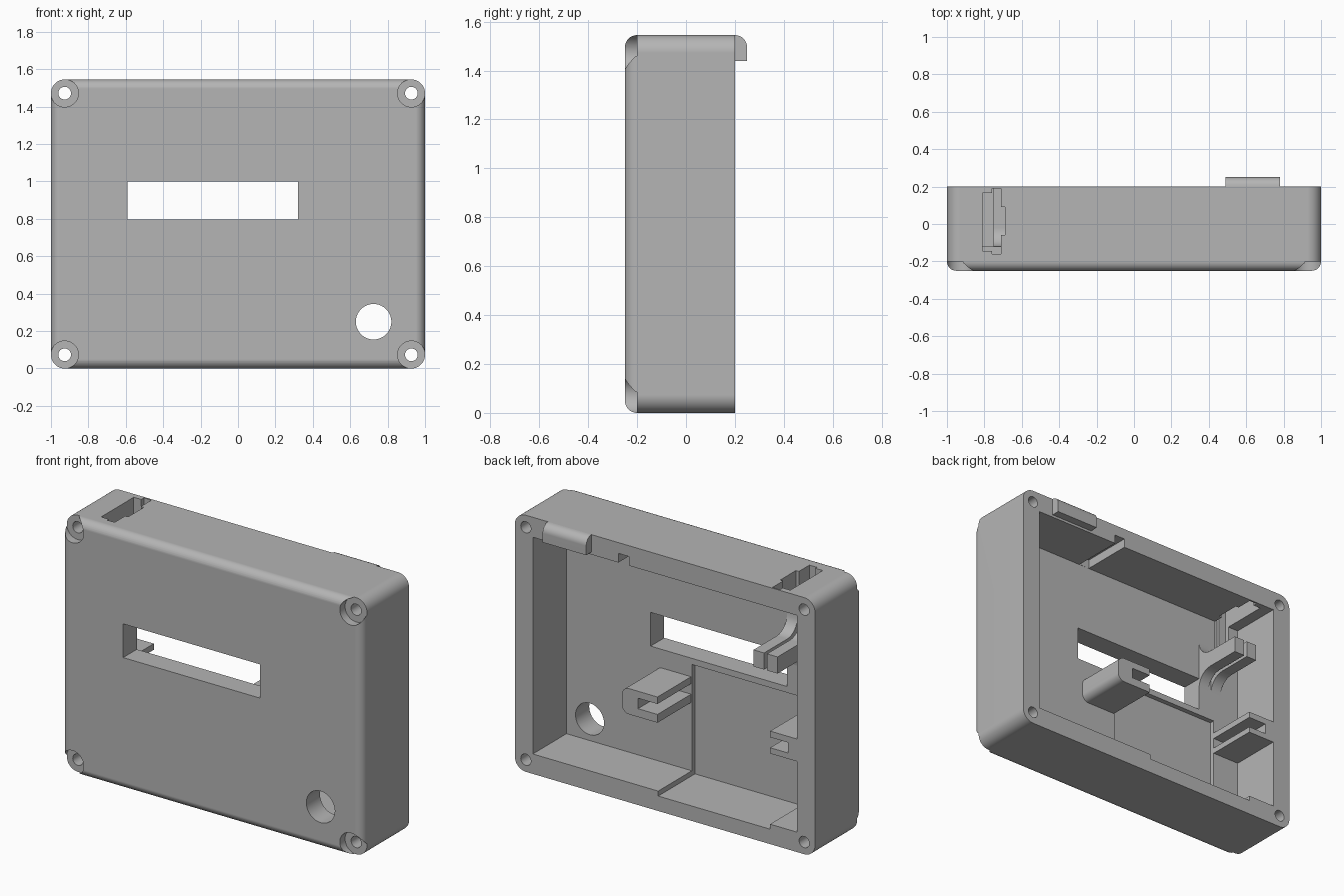
import bpy, bmesh, math
from mathutils import Vector

if "Cube" in bpy.data.objects:
    bpy.data.objects.remove(bpy.data.objects["Cube"], do_unlink=True)

grey = bpy.data.materials.new("plain grey")
grey.use_nodes = True
grey.diffuse_color = (0.46, 0.46, 0.46, 1)
grey.node_tree.nodes["Principled BSDF"].inputs["Base Color"].default_value = (0.46, 0.46, 0.46, 1)

H = 1.545          # height of the case
BACK = 0.2         # rim plane
FLOOR = -0.12      # inner face of the front panel
R = 0.073          # corner radius and screw inset


def finish(name, bm):
    bmesh.ops.recalc_face_normals(bm, faces=bm.faces)
    mesh = bpy.data.meshes.new(name)
    bm.to_mesh(mesh)
    bm.free()
    mesh.materials.append(grey)
    ob = bpy.data.objects.new(name, mesh)
    bpy.context.collection.objects.link(ob)
    return ob


def box_mesh(x, y, z):
    bm = bmesh.new()
    bmesh.ops.create_cube(bm, size=1)
    for v in bm.verts:
        v.co = Vector([a + (b - a) * (c + 0.5) for (a, b), c in zip((x, y, z), v.co)])
    return bm


def box(name, x, y, z):
    return finish(name, box_mesh(x, y, z))


def prism(name, points, axis, start, end):
    """Extrude a profile along x (points are y, z) or along y (points are x, z)."""
    bm = bmesh.new()
    place = (lambda p: (start, p[0], p[1])) if axis == "x" else (lambda p: (p[0], start, p[1]))
    face = bm.faces.new([bm.verts.new(place(p)) for p in points])
    out = bmesh.ops.extrude_face_region(bm, geom=[face])
    step = Vector((end - start, 0, 0) if axis == "x" else (0, end - start, 0))
    bmesh.ops.translate(bm, vec=step, verts=[g for g in out["geom"] if isinstance(g, bmesh.types.BMVert)])
    return finish(name, bm)


def arc(cx, cy, r, a0, a1, n=8):
    angles = [math.radians(a0 + (a1 - a0) * i / n) for i in range(n + 1)]
    return [(cx + r * math.cos(a), cy + r * math.sin(a)) for a in angles]


def rod(name, x, z, r, y0, y1, n=40):
    return prism(name, arc(x, z, r, 0, 360 - 360 / n, n - 1), "y", y0, y1)


def cut(target, cutter):
    cutter.hide_render = True
    mod = target.modifiers.new("cut", "BOOLEAN")
    mod.operation, mod.solver, mod.object = "DIFFERENCE", "EXACT", cutter
    bpy.context.view_layer.objects.active = target
    bpy.ops.object.modifier_apply(modifier=mod.name)
    bpy.data.objects.remove(cutter, do_unlink=True)


def smooth(ob):
    bpy.ops.object.select_all(action="DESELECT")
    ob.select_set(True)
    bpy.context.view_layer.objects.active = ob
    bpy.ops.object.shade_smooth_by_angle(angle=math.radians(30))
    mod = ob.modifiers.new("even shading", "WEIGHTED_NORMAL")
    mod.keep_sharp = True


# Case shell: rounded corners, then a rounded front edge
bm = box_mesh((-1, 1), (-0.25, BACK), (0, H))
corners = [e for e in bm.edges if abs(e.verts[0].co.y - e.verts[1].co.y) > 0.1]
bmesh.ops.bevel(bm, geom=corners, offset=R, segments=10, profile=0.5, affect="EDGES")
front = [e for e in bm.edges if all(v.co.y < -0.249 for v in e.verts)]
bmesh.ops.bevel(bm, geom=front, offset=0.05, segments=8, profile=0.5, affect="EDGES")
case = finish("case", bm)

# Cavity, circuit board recess and ceiling groove
cut(case, box("cavity", (-0.88, 0.88), (FLOOR, 0.4), (0.12, 1.425)))
cut(case, box("board_recess", (-0.7, 0.045), (-0.15, 0.4), (0.09, 0.76)))
cut(case, box("ceiling_groove", (0.24, 0.31), (FLOOR + 0.001, 0.4), (1.3, 1.48)))

# Front window and round opening
cut(case, box("window", (-0.59, 0.32), (-0.4, 0), (0.797, 1.0)))
cut(case, rod("round_opening", 0.725, 0.25, 0.095, -0.4, 0))

# Stepped slot in the top
cut(case, box("slot_main", (-0.81, -0.72), (-0.145, 0.165), (1.25, 1.7)))
cut(case, box("slot_long", (-0.76, -0.71), (-0.16, 0.19), (1.25, 1.7)))
cut(case, box("slot_side", (-0.73, -0.69), (-0.06, 0.09), (1.25, 1.7)))

# Screw holes with counterbores in the four corners
for sx in (-1, 1):
    for z in (R, H - R):
        x = sx * (1 - R)
        cut(case, rod("counterbore", x, z, R + 0.001, -0.4, -0.2))
        cut(case, rod("screw_hole", x, z, 0.034, -0.5, 0.5, 24))
smooth(case)

# Rounded catch on the back rim
tab = [(BACK, 1.44), (0.25, 1.44)] + arc(BACK, H - 0.05, 0.05, 0, 90)
smooth(prism("rim_catch", tab, "x", 0.49, 0.78))

# Board clip: C-shaped with rounded outer corners
r = 0.045
lo, hi, s0, s1 = 0.53, 0.685, 0.58, 0.643
clip = ([(0.05, s0), (0.05, lo)] + arc(0.286 - r, lo + r, r, -90, 0)
        + arc(0.286 - r, hi - r, r, 0, 90) + [(0.05, hi), (0.05, s1), (0.18, s1), (0.18, s0)])
smooth(prism("board_clip", clip, "y", -0.16, BACK))

# Opposite bracket on the side wall
bracket = [(-0.89, 0.545), (-0.7, 0.545), (-0.7, s0), (-0.82, s0),
           (-0.82, s1), (-0.7, s1), (-0.7, 0.68), (-0.89, 0.68)]
prism("side_bracket", bracket, "y", -0.13, BACK - 0.001)

# Pair of switch arms with curved roots
f = 0.1
arm = ([(FLOOR - 0.01, 1.04 - f), (FLOOR, 1.04 - f)] + arc(FLOOR + f, 1.04 - f, f, 180, 90)[1:]
       + [(BACK, 1.04), (BACK, 1.14)] + arc(FLOOR + f, 1.14 + f, f, 270, 180)
       + [(FLOOR - 0.01, 1.14 + f)])
for name, x0 in (("inner_switch_arm", -0.66), ("outer_switch_arm", -0.75)):
    smooth(prism(name, arm, "x", x0, x0 + 0.07))
